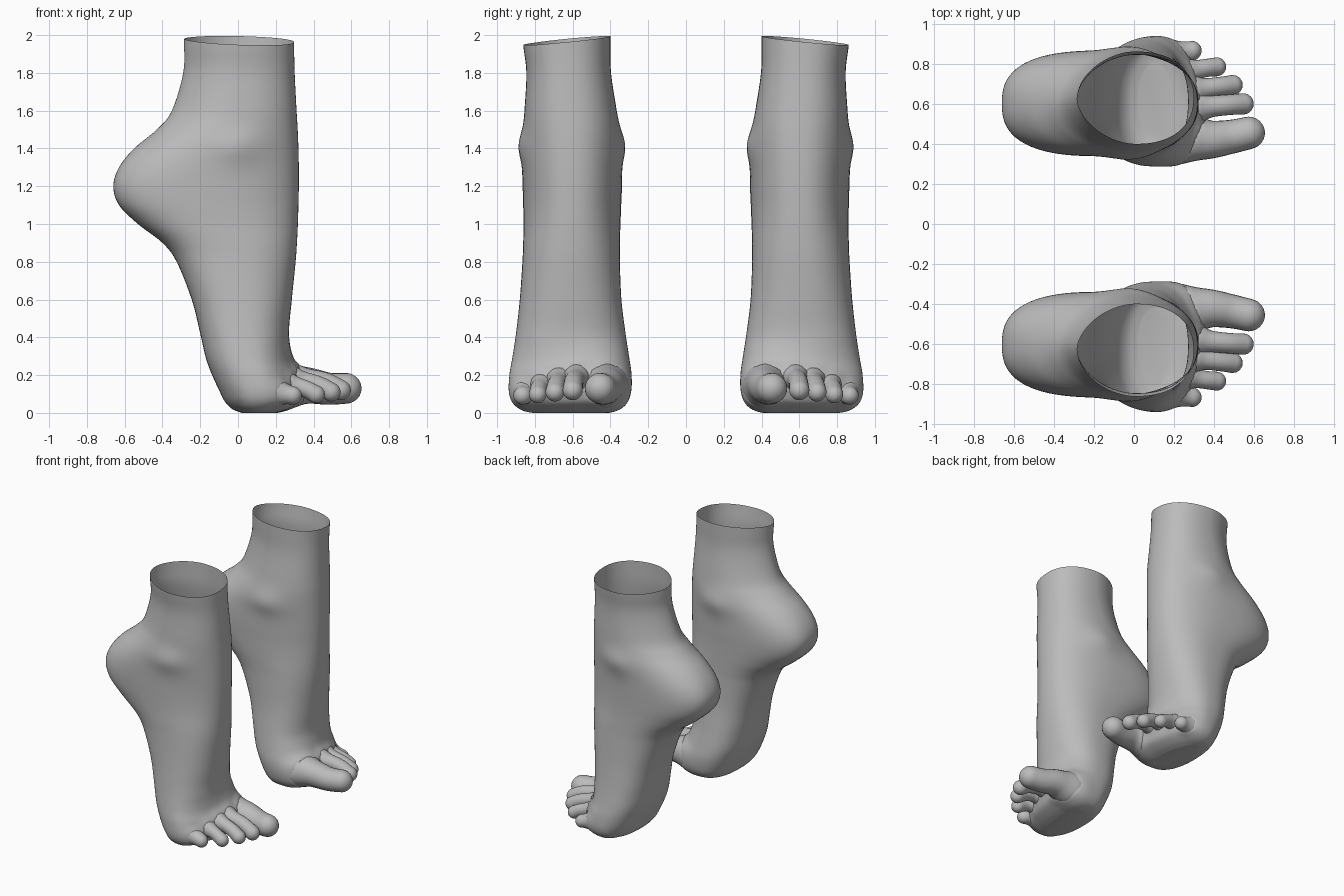
import bpy, bmesh, math
from mathutils import Vector
from mathutils.bvhtree import BVHTree

if "Cube" in bpy.data.objects:
    bpy.data.objects.remove(bpy.data.objects["Cube"])

skin = bpy.data.materials.new("plain grey")
skin.diffuse_color = (0.5, 0.5, 0.5, 1)
skin.use_nodes = True
skin.node_tree.nodes["Principled BSDF"].inputs["Base Color"].default_value = skin.diffuse_color

# Horizontal sections: height, back x, front x, outer y, inner y, back squareness
SECTIONS = [
    (0.00, 0.02, 0.20, -0.80, -0.42, 2.2),
    (0.02, -0.03, 0.26, -0.87, -0.35, 2.3),
    (0.06, -0.07, 0.32, -0.917, -0.31, 2.4),
    (0.12, -0.10, 0.335, -0.935, -0.293, 2.5),
    (0.20, -0.137, 0.33, -0.935, -0.288, 2.5),
    (0.29, -0.17, 0.29, -0.92, -0.30, 2.5),
    (0.42, -0.20, 0.27, -0.90, -0.32, 2.5),
    (0.60, -0.245, 0.285, -0.88, -0.342, 2.5),
    (0.80, -0.325, 0.305, -0.866, -0.35, 2.5),
    (0.90, -0.40, 0.312, -0.862, -0.35, 2.5),
    (1.00, -0.53, 0.317, -0.86, -0.347, 2.5),
    (1.10, -0.63, 0.32, -0.862, -0.343, 2.6),
    (1.20, -0.66, 0.322, -0.865, -0.339, 2.6),
    (1.30, -0.63, 0.322, -0.867, -0.339, 2.45),
    (1.40, -0.55, 0.32, -0.865, -0.343, 2.2),
    (1.50, -0.43, 0.316, -0.86, -0.352, 2.0),
    (1.60, -0.35, 0.31, -0.855, -0.367, 1.85),
    (1.80, -0.29, 0.30, -0.845, -0.397, 1.8),
    (1.95, -0.285, 0.297, -0.862, -0.40, 1.8),
    (2.10, -0.285, 0.297, -0.872, -0.40, 1.8),
]

# Toes from root to tip: x, y, z, radius
TOES = [
    [(0.20, -0.425, 0.14, 0.115), (0.36, -0.42, 0.145, 0.097),
     (0.48, -0.435, 0.128, 0.085), (0.573, -0.455, 0.13, 0.081)],
    [(0.20, -0.57, 0.19, 0.08), (0.36, -0.585, 0.18, 0.056),
     (0.47, -0.595, 0.16, 0.051), (0.545, -0.60, 0.12, 0.053)],
    [(0.20, -0.66, 0.17, 0.08), (0.33, -0.675, 0.17, 0.052),
     (0.43, -0.687, 0.145, 0.048), (0.493, -0.694, 0.11, 0.050)],
    [(0.15, -0.74, 0.15, 0.08), (0.26, -0.762, 0.15, 0.050),
     (0.35, -0.778, 0.13, 0.045), (0.413, -0.785, 0.098, 0.047)],
    [(0.10, -0.83, 0.11, 0.075), (0.19, -0.85, 0.11, 0.054),
     (0.25, -0.862, 0.10, 0.047), (0.29, -0.866, 0.092, 0.048)],
]
BLEND = 0.06   # reach of the soft web between toes and body


def smooth_rows(rows, steps):
    """Catmull-Rom interpolation through rows of numbers."""
    pts = [rows[0]] + list(rows) + [rows[-1]]
    out = []
    for i in range(1, len(pts) - 2):
        for s in range(steps):
            t = s / steps
            out.append([0.5 * (2 * b + (c - a) * t + (2 * a - 5 * b + 4 * c - d) * t * t
                               + (3 * b - a - 3 * c + d) * t ** 3)
                        for a, b, c, d in zip(*pts[i - 1:i + 3])])
    return out + [list(rows[-1])]


ROWS = smooth_rows(SECTIONS, 5)
TOE_BALLS = [(Vector(p[:3]), p[3]) for toe in TOES for p in smooth_rows(toe, 8)]


def toe_slant(z):
    """How far the toe line recedes towards the outer side."""
    return 0.25 * max(0, min(1, (0.4 - z) / 0.2))


def section_points(row, count=72):
    z, back, front, outer, inner, square = row
    cx, cy = (back + front) / 2, (outer + inner) / 2
    rx, ry = (front - back) / 2, (inner - outer) / 2
    points = []
    for i in range(count):
        a = 2 * math.pi * i / count
        c, s = math.cos(a), math.sin(a)
        e = 2 / (2.3 if c > 0 else square)
        px = math.copysign(abs(c) ** e, c)
        py = math.copysign(abs(s) ** e, s)
        if c > 0:
            px *= 1 + toe_slant(z) * py
        x, y = cx + rx * px, cy + ry * py
        # Ankle bones
        y += 0.026 * py * math.exp(-((x - 0.0) / 0.14) ** 2 - ((z - 1.41) / 0.09) ** 2)
        points.append((x, y, z))
    return points


def inside_body(co):
    """True when a point lies well within the body loft."""
    if co.z < 0.01:
        return False
    z, back, front, outer, inner, square = min(ROWS, key=lambda r: abs(r[0] - co.z))
    px = (co.x - (back + front) / 2) / ((front - back) / 2)
    py = (co.y - (outer + inner) / 2) / ((inner - outer) / 2)
    if px > 0:
        px /= 1 + toe_slant(z) * max(-1, min(1, py))
    power = 2.3 if px > 0 else square
    return abs(px) ** power + abs(py) ** power < 0.93


def swell(distance):
    """Outward push that rounds the join with a neighbouring surface."""
    return max(0, BLEND - abs(distance)) ** 2 / (4 * BLEND)


def toe_rings(toe, count=24):
    """Rings along a toe, with a rounded cap at each end."""
    path = smooth_rows(toe, 6)
    centres = [Vector(p[:3]) for p in path]
    last = len(path) - 1
    rings = []

    def ring(i, offset, radius):
        d = (centres[min(i + 1, last)] - centres[max(i - 1, 0)]).normalized()
        side = d.cross(Vector((0, 0, 1))).normalized()
        up = side.cross(d)
        mid = centres[i] + d * offset
        rings.append([mid + radius * (math.cos(a) * side + math.sin(a) * up)
                      for a in (2 * math.pi * k / count for k in range(count))])

    caps = [math.radians(g) for g in (85, 70, 55, 40, 25, 12)]
    for a in caps:
        ring(0, -path[0][3] * math.sin(a), path[0][3] * math.cos(a))
    for i, p in enumerate(path):
        ring(i, 0, p[3])
    for a in reversed(caps):
        ring(last, path[last][3] * math.sin(a), path[last][3] * math.cos(a))
    return rings


def loft(bm, rings):
    loops = [[bm.verts.new(p) for p in r] for r in rings]
    faces = [bm.faces.new(loops[0][::-1]), bm.faces.new(loops[-1])]
    for low, high in zip(loops, loops[1:]):
        for i in range(len(low)):
            j = (i + 1) % len(low)
            faces.append(bm.faces.new((low[i], low[j], high[j], high[i])))
    bmesh.ops.recalc_face_normals(bm, faces=faces)
    bm.normal_update()
    return faces


def foot_mesh():
    bm = bmesh.new()
    # Leg, heel and ball as one loft, cut to a slanted open top
    loft(bm, [section_points(r) for r in ROWS])
    bmesh.ops.bisect_plane(bm, geom=bm.verts[:] + bm.edges[:] + bm.faces[:],
                           plane_co=(0, -0.6, 1.975),
                           plane_no=Vector((0.03, -0.1, 1)).normalized(), clear_outer=True)
    bm.normal_update()
    body = BVHTree.FromBMesh(bm)
    forefoot = [v for v in bm.verts if v.co.z < 0.45 and v.co.x > 0.02]
    # Toes, without the part buried in the body, flared where they join it
    for toe in TOES:
        faces = loft(bm, toe_rings(toe))
        buried = [f for f in faces if all(inside_body(v.co) for v in f.verts)]
        kept = {v for f in faces if f not in set(buried) for v in f.verts}
        for v in kept:
            v.co += v.normal * swell(body.find_nearest(v.co)[3])
            v.co.z = max(v.co.z, 0.005)
        bmesh.ops.delete(bm, geom=buried, context='FACES')
    # Ball of the foot swelling towards the toes
    for v in forefoot:
        v.co += v.normal * swell(min((v.co - c).length - r for c, r in TOE_BALLS))
        v.co.z = max(v.co.z, 0)
    for f in bm.faces:
        f.smooth = True
    return bm


def add_foot(name, bm):
    mesh = bpy.data.meshes.new(name)
    bm.to_mesh(mesh)
    mesh.materials.append(skin)
    bpy.context.collection.objects.link(bpy.data.objects.new(name, mesh))


# The pair: one foot and its mirror image
bm = foot_mesh()
add_foot("right_foot", bm)
bmesh.ops.scale(bm, vec=(1, -1, 1), verts=bm.verts)
bmesh.ops.reverse_faces(bm, faces=bm.faces)
add_foot("left_foot", bm)
bm.free()
